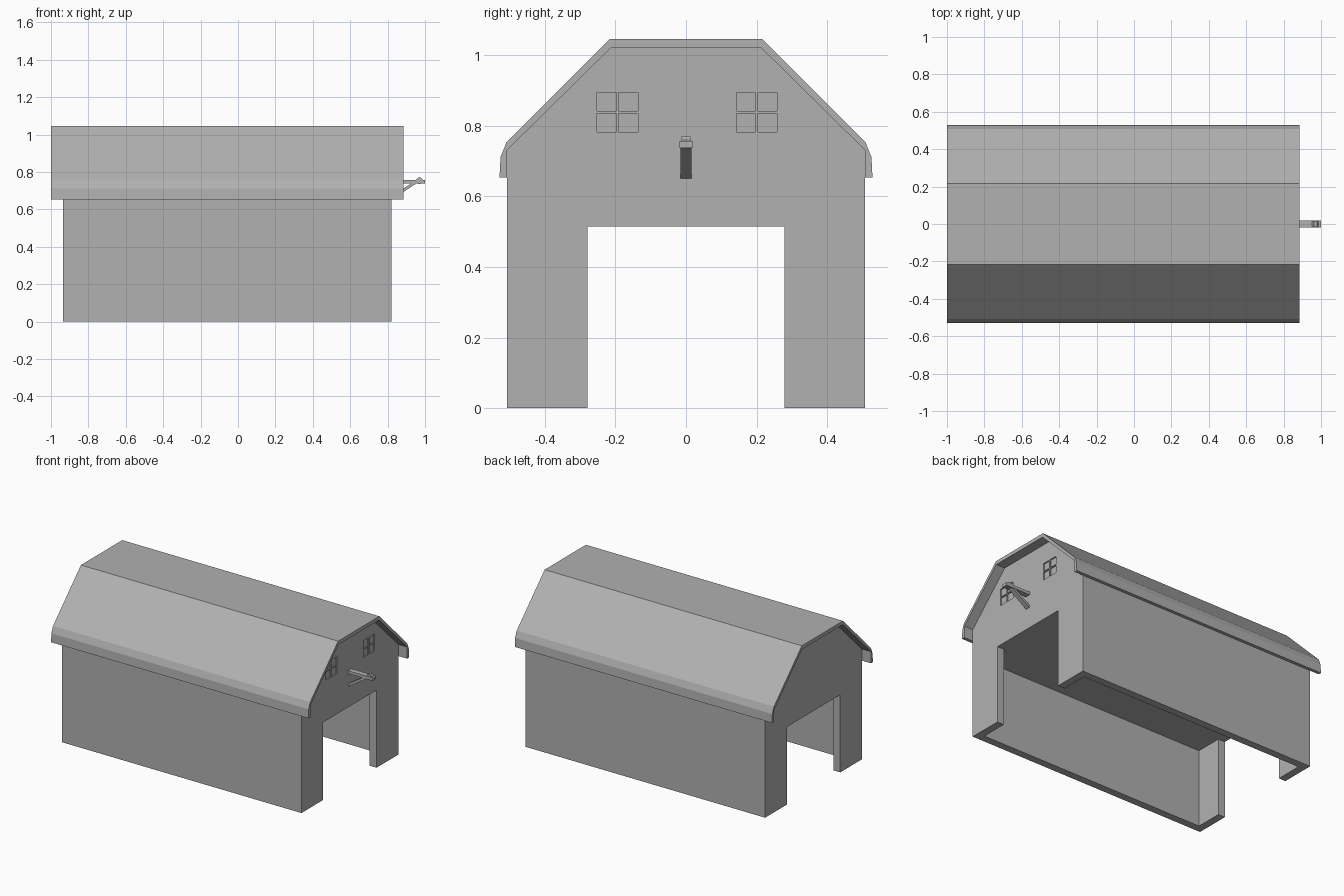
import bpy, bmesh, math
from mathutils import Vector, Matrix

if "Cube" in bpy.data.objects:
    bpy.data.objects.remove(bpy.data.objects["Cube"])

# Mid grey shared by every part
grey = bpy.data.materials.new("mid_grey")
grey.diffuse_color = (0.44, 0.44, 0.44, 1)
grey.use_nodes = True
grey.node_tree.nodes["Principled BSDF"].inputs["Base Color"].default_value = grey.diffuse_color


def add_prism(bm, pts, direction):
    """Extrude a planar polygon along a vector."""
    face = bm.faces.new([bm.verts.new(p) for p in pts])
    res = bmesh.ops.extrude_face_region(bm, geom=[face], use_keep_orig=True)
    verts = [v for v in res["geom"] if isinstance(v, bmesh.types.BMVert)]
    bmesh.ops.translate(bm, verts=verts, vec=Vector(direction))


def add_box(bm, lo, hi):
    size = [b - a for a, b in zip(lo, hi)]
    mid = [(a + b) / 2 for a, b in zip(lo, hi)]
    bmesh.ops.create_cube(bm, size=1, matrix=Matrix.Translation(mid) @ Matrix.Diagonal((*size, 1)))


def finish(name, bm):
    bmesh.ops.recalc_face_normals(bm, faces=bm.faces[:])
    mesh = bpy.data.meshes.new(name)
    bm.to_mesh(mesh)
    bm.free()
    mesh.materials.append(grey)
    obj = bpy.data.objects.new(name, mesh)
    bpy.context.collection.objects.link(obj)
    return obj


def cut(obj, cutter):
    mod = obj.modifiers.new("cut", 'BOOLEAN')
    mod.operation = 'DIFFERENCE'
    mod.solver = 'EXACT'
    mod.object = cutter
    bpy.context.view_layer.objects.active = obj
    bpy.ops.object.modifier_apply(modifier=mod.name)
    bpy.data.objects.remove(cutter)


def mirrored(half):
    """Complete a (y, z) profile across y = 0."""
    return half + [(-y, z) for y, z in reversed(half)]


X0, X1, W = -0.935, 0.82, 0.507      # wall ends and half width
T, DOOR, CEIL = 0.05, 0.279, 0.514   # wall thickness, door half width, ceiling

inner = [(W, 0.730), (0.212, 1.021)]
outer = [(0.528, 0.653), (0.525, 0.711), (0.508, 0.753), (0.216, 1.045)]

# Barn body: gambrel-shaped solid
bm = bmesh.new()
add_prism(bm, [(X0, y, z) for y, z in mirrored([(W, 0)] + inner)], (X1 - X0, 0, 0))
body = finish("barn_walls", bm)

# Hollow room with a doorway at each end
half = [(X0 - 0.1, DOOR), (X0 + T, DOOR), (X0 + T, W - T),
        (X1 - T, W - T), (X1 - T, DOOR), (X1 + 0.1, DOOR)]
plan = half + [(x, -y) for x, y in reversed(half)]
bm = bmesh.new()
add_prism(bm, [(x, y, -0.1) for x, y in plan], (0, 0, CEIL + 0.1))
cut(body, finish("room_cutter", bm))

# Recessed four-pane windows on the front gable
bm = bmesh.new()
for wy in (-0.194, 0.2):
    for sy in (-1, 1):
        for sz in (-1, 1):
            cy, cz = wy + sy * 0.0305, 0.838 + sz * 0.0295
            add_box(bm, (X1 - 0.008, cy - 0.0272, cz - 0.0262),
                    (X1 + 0.05, cy + 0.0272, cz + 0.0262))
cut(body, finish("window_cutter", bm))

# Roof shell with turned-down eaves
bm = bmesh.new()
shell = mirrored(outer) + list(reversed(mirrored([(W, 0.653)] + inner)))
add_prism(bm, [(-1.0, y, z) for y, z in shell], (1.885, 0, 0))
finish("roof", bm)

# Hoist beam over the door
bm = bmesh.new()
add_box(bm, (X1, -0.018, 0.737), (1.0, 0.018, 0.756))
finish("hoist_beam", bm)

# Diagonal brace under the beam
bm = bmesh.new()
brace = [(X1, 0.651), (0.957, 0.740), (0.928, 0.740), (X1, 0.670)]
add_prism(bm, [(x, -0.015, z) for x, z in brace], (0, 0.03, 0))
finish("hoist_brace", bm)

# Pulley wheel set in the beam
bm = bmesh.new()
ring = [(0.97 + 0.019 * math.cos(a), -0.0125, 0.752 + 0.019 * math.sin(a))
        for a in [math.pi / 8 + i * math.pi / 4 for i in range(8)]]
add_prism(bm, ring, (0, 0.025, 0))
finish("hoist_pulley", bm)
